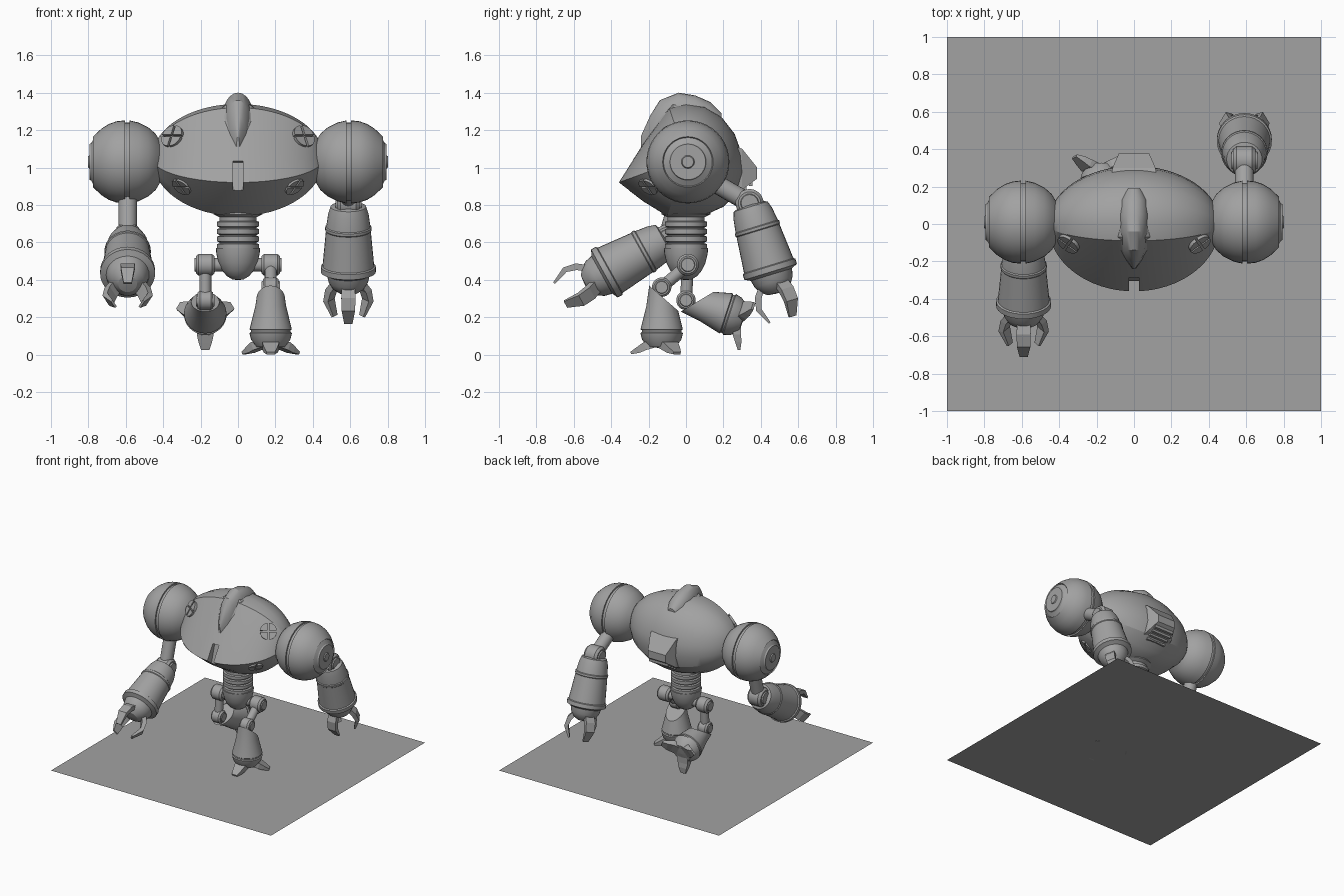
import bpy, bmesh, math
from math import sin, cos, pi, radians, sqrt
from mathutils import Matrix, Vector

if "Cube" in bpy.data.objects:
    bpy.data.objects.remove(bpy.data.objects["Cube"])

grey = bpy.data.materials.new("plain_grey")
grey.use_nodes = True
grey.diffuse_color = (0.36, 0.36, 0.36, 1)
grey.node_tree.nodes["Principled BSDF"].inputs["Base Color"].default_value = grey.diffuse_color


def finish(name, bm, matrix=Matrix(), smooth=True):
    bmesh.ops.recalc_face_normals(bm, faces=bm.faces)
    bm.transform(matrix)
    mesh = bpy.data.meshes.new(name)
    bm.to_mesh(mesh)
    bm.free()
    mesh.materials.append(grey)
    obj = bpy.data.objects.new(name, mesh)
    bpy.context.collection.objects.link(obj)
    bpy.ops.object.select_all(action="DESELECT")
    obj.select_set(True)
    bpy.context.view_layer.objects.active = obj
    if smooth:
        bpy.ops.object.shade_smooth_by_angle(angle=radians(28))
    return obj


def loft_mesh(rings):
    bm = bmesh.new()
    loops = [[bm.verts.new(p) for p in ring] for ring in rings]
    for a, b in zip(loops, loops[1:]):
        for i in range(len(a)):
            j = (i + 1) % len(a)
            bm.faces.new((a[i], a[j], b[j], b[i]))
    bm.faces.new(loops[0])
    bm.faces.new(loops[-1])
    return bm


def revolve_mesh(profile, n=32):
    """Profile of (height, radius) around local z."""
    return loft_mesh([[(r * cos(2 * pi * i / n), r * sin(2 * pi * i / n), h)
                       for i in range(n)] for h, r in profile])


def revolve(name, profile, matrix=Matrix(), n=32):
    return finish(name, revolve_mesh(profile, n), matrix)


def rod(name, a, b, r):
    a, b = Vector(a), Vector(b)
    d = b - a
    m = Matrix.Translation(a) @ d.to_track_quat("Z", "Y").to_matrix().to_4x4()
    return revolve(name, [(0, r), (d.length, r)], m, 20)


def joint(name, pos, r, half):
    """Rounded hinge along x with a raised hub on each end."""
    side = [(half * 1.15, r * .35), (half * 1.15, r * .6), (half, r * .65), (half, r * .8), (half * .7, r)]
    prof = [(-h, q) for h, q in side] + [(h, q) for h, q in reversed(side)]
    return revolve(name, prof, Matrix.Translation(pos) @ Matrix.Rotation(pi / 2, 4, "Y"), 24)


def finger(name, path, angle, matrix):
    """Bent tapering block; path of (radius, depth, half width, half thickness)."""
    out = Vector((sin(angle), -cos(angle), 0))
    side = Vector((cos(angle), sin(angle), 0))
    rings = []
    for i, (r, t, w, th) in enumerate(path):
        p, q = path[max(i - 1, 0)], path[min(i + 1, len(path) - 1)]
        run = Vector((q[0] - p[0], q[1] - p[1])).normalized()
        thick = (out * run.y + Vector((0, 0, run.x))) * th
        c = out * r - Vector((0, 0, t))
        rings.append([c + side * w + thick, c - side * w + thick,
                      c - side * w - thick, c + side * w - thick])
    return finish(name, loft_mesh(rings), matrix, False)


# Floor
bm = bmesh.new()
bmesh.ops.create_grid(bm, x_segments=1, y_segments=1, size=1)
finish("floor", bm, Matrix.Translation((0, 0, .003)), False)

# Torso: one side profile swept across x and shrunk elliptically
PROFILE = [(-.36, .92), (-.23, 1.125), (-.09, 1.32), (0, 1.34), (.1, 1.325), (.19, 1.27),
           (.26, 1.18), (.3, 1.07), (.31, .97), (.28, .87), (.2, .79), (.1, .745), (-.1, .74), (-.23, .82)]
MID = 1.05


def body_point(x, y, z):
    s = sqrt(max(1 - (x / .46) ** 2, .003))
    return Vector((x, y * s, MID + (z - MID) * s))


stations = [.459 * sin(pi * (i / 32 - .5)) for i in range(33)]
torso = finish("torso", loft_mesh([[body_point(x, y, z) for y, z in PROFILE] for x in stations]), smooth=False)

# Slot in the front lip
bm = bmesh.new()
bmesh.ops.create_cube(bm, size=1, matrix=Matrix.Diagonal((.055, .2, .3, 1)))
cutter = finish("slot_cutter", bm, Matrix.Translation((0, -.4, .91)) @ Matrix.Rotation(radians(-16), 4, "X"), False)
cutter.hide_render = True
mod = torso.modifiers.new("slot", "BOOLEAN")
mod.operation, mod.solver, mod.object = "DIFFERENCE", "EXACT", cutter
bpy.ops.object.select_all(action="DESELECT")
torso.select_set(True)
bpy.context.view_layer.objects.active = torso
bpy.ops.object.modifier_apply(modifier="slot")
bpy.data.objects.remove(cutter)
bpy.ops.object.shade_smooth_by_angle(angle=radians(24))


# Crest and its collar
def ridge(name, rows):
    return finish(name, loft_mesh([[(w * cos(pi * i / 12), y, zb + (zt - zb) * sin(pi * i / 12))
                                    for i in range(13)] for y, w, zt, zb in rows]))


ridge("crest", [(-.24, .008, 1.17, 1.1), (-.19, .045, 1.28, 1.14), (-.14, .065, 1.36, 1.21),
                (-.04, .08, 1.4, 1.28), (.05, .08, 1.385, 1.29), (.13, .07, 1.35, 1.27), (.19, .04, 1.29, 1.24)])
ridge("crest_collar", [(-.2, .05, 1.2, 1.1), (-.14, .085, 1.295, 1.18), (-.07, .12, 1.35, 1.25),
                       (0, .1, 1.36, 1.27), (.07, .09, 1.35, 1.27)])


# Round ports with a cross-shaped gap
def port(name, x, y, z, edge, r):
    pos = Vector((x, y, z))
    s = body_point(x, 0, 0)
    step = .01
    k = sqrt(1 - (x / .46) ** 2)
    flat = (y / k, MID + (z - MID) / k)
    across = body_point(x + step, *flat) - body_point(x - step, *flat)
    normal = across.cross(Vector((0,) + edge)).normalized()
    if normal.y > 0:
        normal = -normal
    m = Matrix.Translation(pos) @ normal.to_track_quat("Z", "Y").to_matrix().to_4x4()
    bm = bmesh.new()
    for q in range(4):
        mid = q * pi / 2 + pi / 4
        off = Vector((cos(mid), sin(mid), 0)) * .008
        pts = [Vector((0, 0, 0))] + [Vector((r * cos(a), r * sin(a), 0)) for a in
                                     [mid + pi / 4 * (i / 4 - 1) for i in range(9)]]
        low = [bm.verts.new(p + off - Vector((0, 0, .02))) for p in pts]
        top = [bm.verts.new(p + off + Vector((0, 0, .012))) for p in pts]
        bm.faces.new(low)
        bm.faces.new(top)
        for i in range(len(pts)):
            j = (i + 1) % len(pts)
            bm.faces.new((low[i], low[j], top[j], top[i]))
    finish(name, bm, m)


for side, sx in (("left", 1), ("right", -1)):
    port(side + "_upper_port", sx * .35, -.105, 1.165, (.27, .4), .056)
    port(side + "_lower_port", sx * .3, -.2, .9, (.26, -.18), .048)

# Back hatch with slats beneath
hatch = [(.2, .13, .84, 1.14), (.3, .115, .88, 1.1), (.38, .08, .94, 1.0)]
finish("back_hatch", loft_mesh([[(-w, y, a), (w, y, a), (w, y, b), (-w, y, b)] for y, w, a, b in hatch]), smooth=False)
for i in range(4):
    bm = bmesh.new()
    bmesh.ops.create_cube(bm, size=1, matrix=Matrix.Diagonal((.17, .02, .03, 1)))
    finish("hatch_slat", bm, Matrix.Translation((0, .25 + .032 * i, .855 + .02 * i)), False)

# Ribbed waist and hip bowl
waist = [(.8, .13), (.75, .13), (.735, .1)]
for i in range(4):
    z = .715 - i * .04
    waist += [(z, .1), (z - .005, .112), (z - .03, .112), (z - .035, .1)]
revolve("waist", waist + [(.55, .1)])
revolve("hip_bowl", [(.57, .1), (.57, .118), (.54, .116), (.49, .104), (.45, .085), (.42, .06), (.402, .03), (.398, .005)])

# Shoulders, arms and legs
SHOULDER = [(-.19, .1), (-.16, .15), (-.12, .185), (-.07, .21), (-.02, .222), (-.02, .21), (.005, .21),
            (.005, .222), (.05, .217), (.09, .203), (.13, .178), (.165, .145), (.175, .135), (.168, .13),
            (.185, .1), (.195, .095), (.195, .035), (.202, .03), (.202, .003)]
FOREARM = [(-.01, .07), (-.02, .095), (-.06, .108), (-.13, .118), (-.135, .124), (-.15, .124), (-.155, .12),
           (-.35, .138), (-.355, .147), (-.385, .147), (-.39, .135), (-.4, .115), (-.44, .106),
           (-.475, .085), (-.5, .05), (-.505, .005)]
SHIN = [(.04, .062), (-.1, .082), (-.225, .113), (-.23, .106), (-.24, .106), (-.245, .114),
        (-.28, .105), (-.32, .075), (-.325, .005)]
CLAW = [(.07, .45, .035, .016), (.105, .5, .038, .018), (.12, .56, .036, .015), (.085, .645, .022, .006)]
TOE = [(.03, .3, .045, .02), (.09, .315, .045, .022), (.125, .335, .036, .017), (.165, .352, .022, .007)]


def limb_frame(pos, pitch):
    return Matrix.Translation(pos) @ Matrix.Rotation(radians(pitch), 4, "X")


def build_side(side, sx, elbow_yz, arm_pitch, knee_yz, leg_pitch):
    x = sx * .6
    revolve(side + "_shoulder", SHOULDER,
            Matrix.Translation((x, .01, 1.03)) @ Matrix.Rotation(sx * pi / 2, 4, "Y"), 40)
    elbow = (sx * .59, *elbow_yz)
    rod(side + "_upper_arm", (sx * .59, .01, 1.0), elbow, .05)
    joint(side + "_elbow", elbow, .075, .06)
    m = limb_frame(elbow, arm_pitch)
    revolve(side + "_forearm", FOREARM, m)
    for i in range(3):
        finger(side + "_claw", CLAW, i * 2 * pi / 3, m)

    hip, knee = (sx * .175, .01, .48), (sx * .175, *knee_yz)
    rod(side + "_hip_axle", (sx * .05, .01, .48), hip, .035)
    joint(side + "_hip_joint", hip, .058, .05)
    rod(side + "_thigh", hip, knee, .032)
    joint(side + "_knee", knee, .052, .042)
    m = limb_frame(knee, leg_pitch)
    bm = revolve_mesh(SHIN)
    # Slanted shin opening
    cut = bmesh.ops.bisect_plane(bm, geom=bm.verts[:] + bm.edges[:] + bm.faces[:], clear_outer=True,
                                 plane_co=(0, -.074, .015), plane_no=(0, .115, .132))
    bmesh.ops.edgeloop_fill(bm, edges=[e for e in cut["geom_cut"] if isinstance(e, bmesh.types.BMEdge)])
    finish(side + "_shin", bm, m)
    for i in range(3):
        finger(side + "_toe", TOE, i * 2 * pi / 3, m)


build_side("left", 1, (.34, .81), 17, (-.13, .36), 0)
build_side("right", -1, (-.1, .62), -61, (0, .29), 72)
